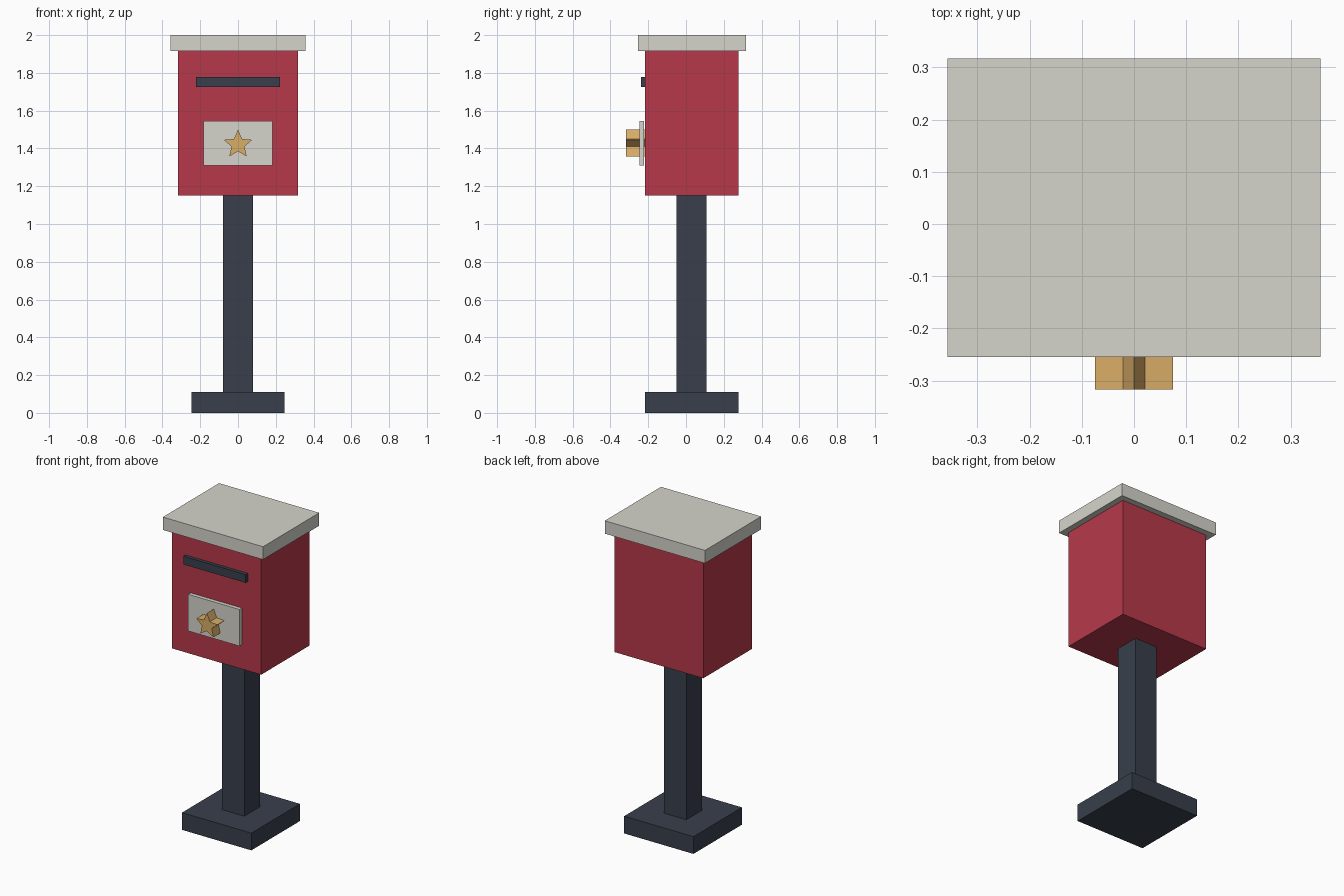
import bpy
import bmesh
import math

cube = bpy.data.objects.get("Cube")
if cube:
    bpy.data.objects.remove(cube, do_unlink=True)


def linear(c):
    c /= 255
    return c / 12.92 if c <= 0.04045 else ((c + 0.055) / 1.055) ** 2.4


def material(name, *rgb):
    colour = (*[linear(c) for c in rgb], 1)
    mat = bpy.data.materials.new(name)
    mat.use_nodes = True
    mat.diffuse_color = colour
    bsdf = next(n for n in mat.node_tree.nodes if n.type == 'BSDF_PRINCIPLED')
    bsdf.inputs["Base Color"].default_value = colour
    return mat


red = material("red", 183, 57, 74)
slate = material("dark slate", 56, 63, 75)
stone = material("pale stone", 213, 212, 203)
gold = material("gold", 217, 173, 104)


def prism(name, outline, y0, y1, mat):
    """Extrude an outline in the xz plane from y0 back to y1."""
    bm = bmesh.new()
    front = bm.faces.new([bm.verts.new((x, y0, z)) for x, z in outline])
    result = bmesh.ops.extrude_face_region(bm, geom=[front], use_keep_orig=True)
    moved = [v for v in result["geom"] if isinstance(v, bmesh.types.BMVert)]
    bmesh.ops.translate(bm, verts=moved, vec=(0, y1 - y0, 0))
    bmesh.ops.recalc_face_normals(bm, faces=bm.faces)
    mesh = bpy.data.meshes.new(name)
    bm.to_mesh(mesh)
    bm.free()
    mesh.materials.append(mat)
    obj = bpy.data.objects.new(name, mesh)
    bpy.context.collection.objects.link(obj)
    return obj


def box(name, half_width, y0, y1, z0, z1, mat):
    w = half_width
    return prism(name, [(-w, z0), (w, z0), (w, z1), (-w, z1)], y0, y1, mat)


# Stand
box("base", 0.247, -0.217, 0.277, 0, 0.111, slate)
box("post", 0.079, -0.049, 0.109, 0.111, 1.15, slate)

# Letter box and lid
box("body", 0.317, -0.217, 0.277, 1.15, 1.917, red)
box("lid", 0.357, -0.255, 0.317, 1.917, 2.0, stone)

# Front details
box("letter_slot", 0.222, -0.239, -0.217, 1.725, 1.778, slate)
box("front_plate", 0.183, -0.247, -0.222, 1.31, 1.546, stone)

# Five-pointed star
star = []
for i in range(10):
    radius = 0.036 if i % 2 else 0.079
    angle = math.pi * i / 5
    star.append((radius * math.sin(angle), 1.421 + radius * math.cos(angle)))
prism("star", star, -0.317, -0.218, gold)
